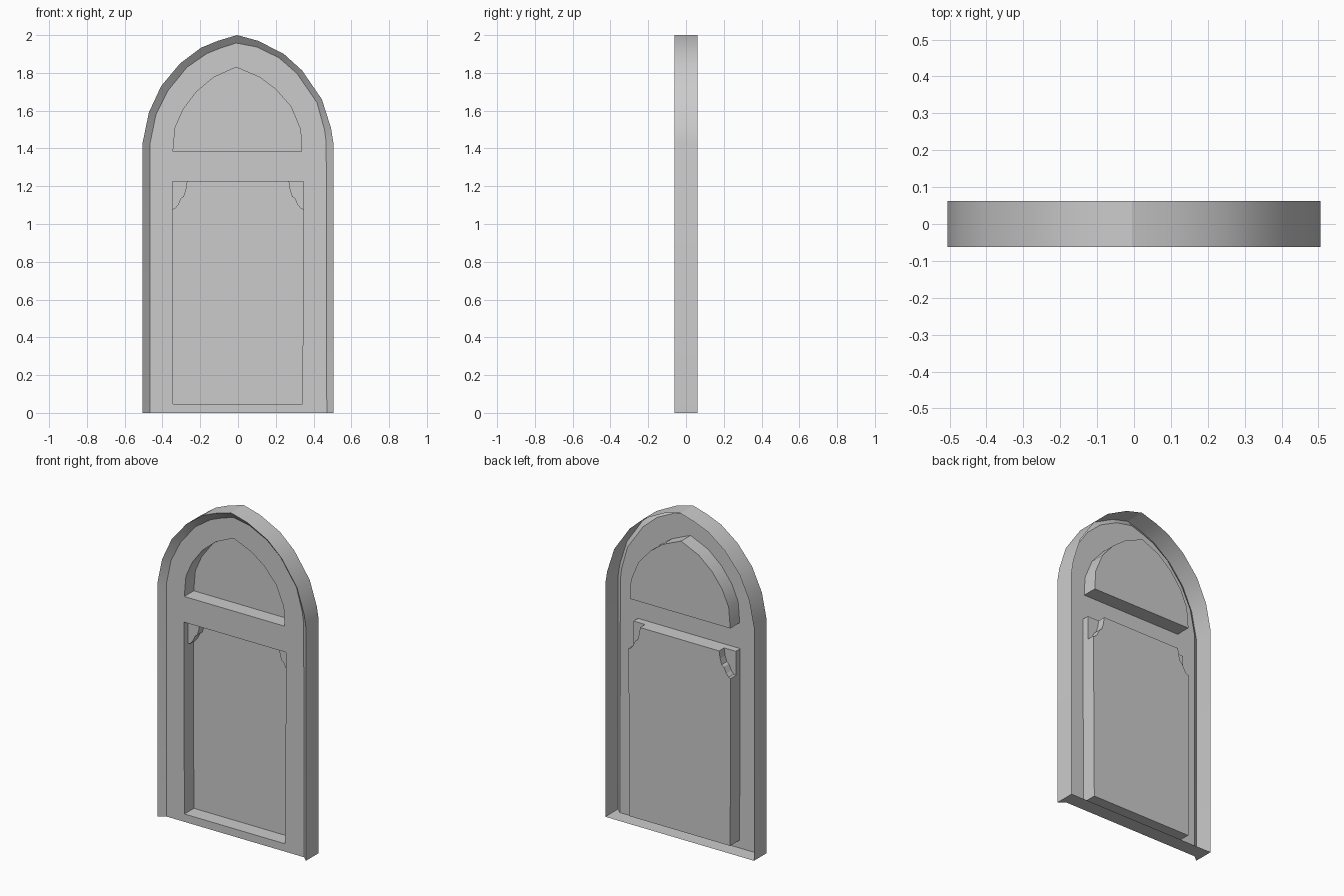
import bpy, bmesh, math

if "Cube" in bpy.data.objects:
    bpy.data.objects.remove(bpy.data.objects["Cube"])

# Depths: front rim, panel sheet, corner brackets, panes / back rim
FRONT, SHEET, BRACKET, BACK = -0.062, -0.03, 0.013, 0.062


def at(points, y):
    return [(x, y, z) for x, z in points]


def strip(a, b, closed=False):
    """Quads joining two matching rows of points."""
    n = len(a)
    return [[a[i], a[(i + 1) % n], b[(i + 1) % n], b[i]]
            for i in range(n if closed else n - 1)]


def make(name, faces, loops=(), smooth=False):
    """Mesh from faces, plus an optional fill between outline loops."""
    bm = bmesh.new()
    for f in faces:
        bm.faces.new([bm.verts.new(p) for p in f])
    bmesh.ops.remove_doubles(bm, verts=bm.verts, dist=0.0002)
    edges = []
    for loop in loops:
        vs = [bm.verts.new(p) for p in loop]
        edges += [bm.edges.new((vs[i - 1], vs[i])) for i in range(len(vs))]
    if edges:
        bmesh.ops.triangle_fill(bm, use_beauty=True, edges=edges, normal=(0, -1, 0))
    mesh = bpy.data.meshes.new(name)
    bm.to_mesh(mesh)
    bm.free()
    ob = bpy.data.objects.new(name, mesh)
    bpy.context.collection.objects.link(ob)
    if smooth:
        bpy.ops.object.select_all(action='DESELECT')
        ob.select_set(True)
        bpy.context.view_layer.objects.active = ob
        bpy.ops.object.shade_smooth_by_angle(angle=math.radians(30))
    return ob


# Outlines (x, z), counter-clockwise from the front
outer = [(.505, 0), (.505, 1.43), (.492, 1.51), (.444, 1.66), (.339, 1.813),
         (.243, 1.90), (.106, 1.97), (-.005, 2.0), (-.106, 1.97), (-.196, 1.933),
         (-.307, 1.85), (-.407, 1.73), (-.472, 1.59), (-.505, 1.43), (-.505, 0)]
inner = [(.47, 0), (.467, 1.43), (.458, 1.50), (.418, 1.643), (.312, 1.797),
         (.217, 1.88), (.10, 1.937), (-.01, 1.958), (-.09, 1.932), (-.164, 1.903),
         (-.27, 1.83), (-.37, 1.707), (-.434, 1.58), (-.465, 1.43), (-.465, 0)]
arch = [(-.344, 1.383), (.337, 1.383), (.331, 1.5), (.28, 1.622), (.20, 1.713),
        (.116, 1.776), (-.01, 1.83), (-.13, 1.776), (-.22, 1.70), (-.29, 1.607),
        (-.333, 1.51)]
zigzag = [(.347, 1.077), (.333, 1.08), (.317, 1.10), (.30, 1.135), (.286, 1.145),
          (.275, 1.18), (.268, 1.225)]
mirrored = [(-x, z) for x, z in reversed(zigzag)]
low_right, low_left = (.341, .048), (-.343, .048)
top_right, top_left = (.347, 1.225), (-.347, 1.225)
opening = [low_left, low_right, zigzag[0], top_right, zigzag[-1],
           mirrored[0], top_left, mirrored[-1]]

# Outer rim with splayed front edge
make("outer_frame", strip(at(outer, BACK), at(outer, FRONT)), smooth=True)
make("splayed_edge", strip(at(outer, FRONT), at(inner, SHEET)), smooth=True)

# Bottom plate behind the panel
make("bottom_plate", [[(-.505, BACK, 0), (.505, BACK, 0), (.505, FRONT, 0),
                       (.47, SHEET, 0), (-.465, SHEET, 0), (-.505, FRONT, 0)]])

# Flat panel with two openings
make("panel", [], [at(inner, SHEET), at(arch, SHEET), at(opening, SHEET)])

# Arched upper recess
make("upper_pane", strip(at(arch, SHEET), at(arch, BACK), True) + [at(arch, BACK)],
     smooth=True)

# Lower recess
pane = [low_left, low_right] + zigzag + mirrored
faces = [at(pane, BACK)]
for run in ([mirrored[-1], low_left, low_right, zigzag[0]], [zigzag[-1], mirrored[0]]):
    faces += strip(at(run, SHEET), at(run, BACK))
make("lower_pane", faces)

# Stepped corner brackets
for side, curve, corner in (("right", zigzag, top_right), ("left", mirrored, top_left)):
    run = [curve[0], corner, curve[-1]]
    make("bracket_" + side,
         strip(at(run, SHEET), at(run, BRACKET))
         + strip(at(curve, BRACKET), at(curve, BACK))
         + [at([corner] + curve[::-1], BRACKET)])
